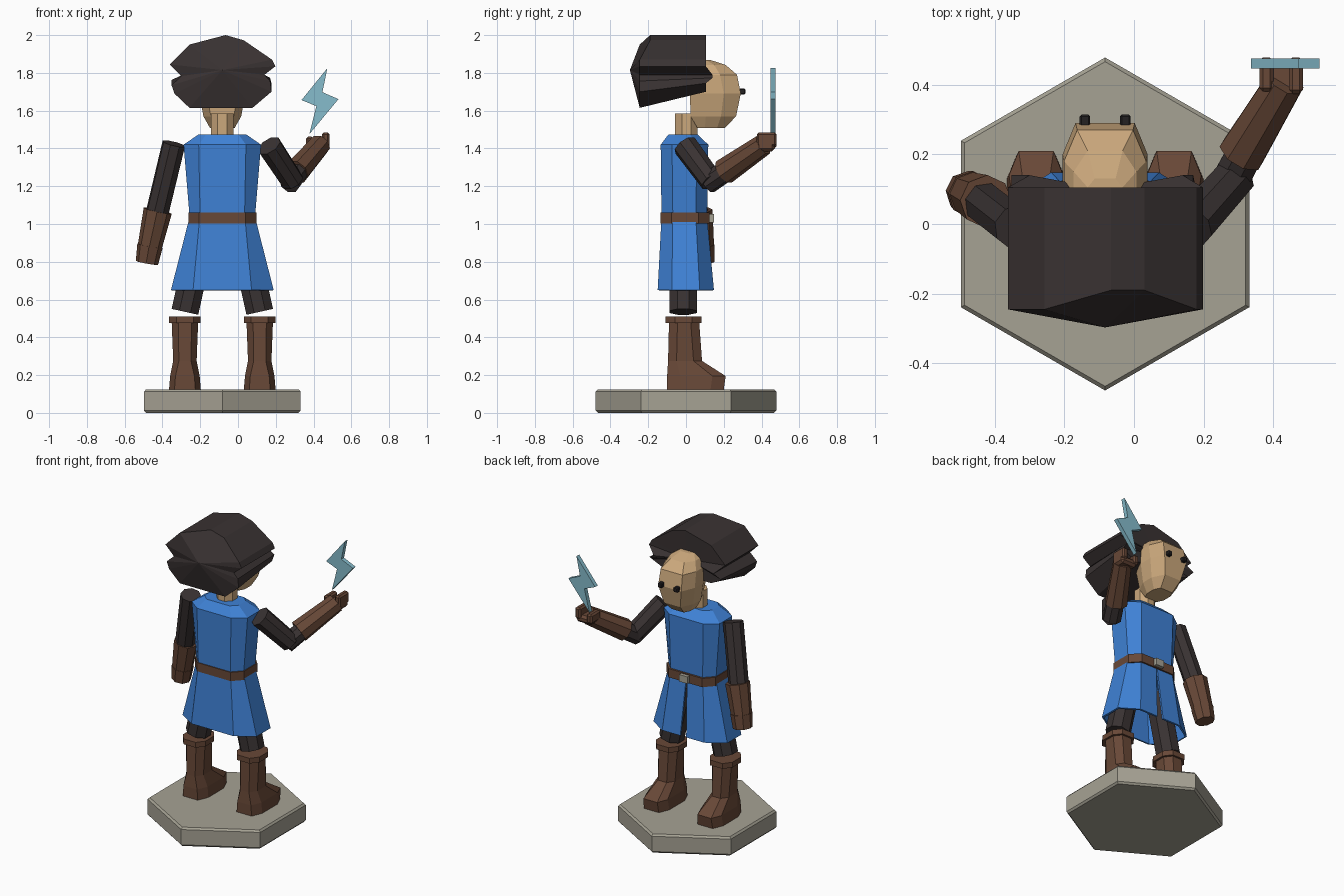
import bpy, bmesh, math
from mathutils import Vector

cube = bpy.data.objects.get("Cube")
if cube:
    bpy.data.objects.remove(cube, do_unlink=True)

CX = -0.083  # body centre line


def material(name, rgb):
    def lin(c):
        c /= 255
        return c / 12.92 if c < 0.04 else ((c + 0.055) / 1.055) ** 2.4
    col = tuple(lin(c) for c in rgb) + (1,)
    m = bpy.data.materials.new(name)
    m.use_nodes = True
    m.diffuse_color = col
    m.node_tree.nodes["Principled BSDF"].inputs["Base Color"].default_value = col
    return m


DARK = material("dark_cloth", (57, 50, 50))
BLUE = material("blue_cloth", (63, 130, 214))
LEATHER = material("brown_leather", (104, 72, 55))
SKIN = material("skin", (203, 168, 124))
STONE = material("grey_stone", (166, 162, 148))
BOLT = material("pale_cyan", (134, 188, 204))
EYE = material("eye_black", (36, 33, 34))


def finish(name, bm, mat):
    bmesh.ops.recalc_face_normals(bm, faces=bm.faces)
    me = bpy.data.meshes.new(name)
    bm.to_mesh(me)
    bm.free()
    me.materials.append(mat)
    ob = bpy.data.objects.new(name, me)
    bpy.context.collection.objects.link(ob)
    return ob


def loft(name, rings, mat, closed=True, caps=True, apexes=None):
    """Skin a list of rings; ends are flat caps, or fans to two apex points."""
    bm = bmesh.new()
    vs = [[bm.verts.new(p) for p in r] for r in rings]
    n = len(vs[0])
    for a, b in zip(vs, vs[1:]):
        for i in range(n if closed else n - 1):
            j = (i + 1) % n
            bm.faces.new((a[i], a[j], b[j], b[i]))
    if apexes:
        for ring, p in zip((vs[0], vs[-1]), apexes):
            tip = bm.verts.new(p)
            for i in range(n):
                bm.faces.new((ring[i], ring[(i + 1) % n], tip))
    elif caps:
        bm.faces.new(vs[0])
        bm.faces.new(vs[-1])
    return finish(name, bm, mat)


def octagon(cx, z, hx, ix, y0, y1, c):
    """Chamfered rectangle: half width hx, flat half width ix, chamfer depth c."""
    half = [(ix, y1), (hx, y1 - c), (hx, y0 + c), (ix, y0)]
    pts = half + [(-x, y) for x, y in reversed(half)]
    return [Vector((cx + x, y, z)) for x, y in pts]


def stack(name, cx, sections, mat):
    return loft(name, [octagon(cx, *s) for s in sections], mat)


def limb(name, path, mat, sides=8):
    """Faceted tube through (x, y, z, radius) stations."""
    pts = [Vector(p[:3]) for p in path]
    rot = (pts[-1] - pts[0]).to_track_quat('Z', 'Y')
    rings = []
    for p, (_, _, _, r) in zip(pts, path):
        angles = [(i + 0.5) * math.tau / sides for i in range(sides)]
        rings.append([p + rot @ Vector((r * math.cos(a), r * math.sin(a), 0)) for a in angles])
    return loft(name, rings, mat)


def box(name, lo, hi, mat, bevel=0):
    bm = bmesh.new()
    bmesh.ops.create_cube(bm, size=1)
    for v in bm.verts:
        v.co = [l + (h - l) * (c + 0.5) for l, h, c in zip(lo, hi, v.co)]
    if bevel:
        bmesh.ops.bevel(bm, geom=bm.edges[:], offset=bevel, segments=1, affect='EDGES')
    return finish(name, bm, mat)


# Hexagonal plinth with a narrow chamfer
def hexagon(r, z):
    return [(CX + r * math.sin(i * math.tau / 6), r * math.cos(i * math.tau / 6), z) for i in range(6)]


loft("plinth", [hexagon(0.466, 0), hexagon(0.478, 0.012),
                hexagon(0.478, 0.113), hexagon(0.466, 0.125)], STONE)

# Legs and boots
for side, s in (("left", 1), ("right", -1)):
    cx = CX + s * 0.198
    stack(side + "_boot", cx, [
        (0.125, 0.084, 0.055, -0.1, 0.2, 0.07),
        (0.195, 0.078, 0.05, -0.1, 0.21, 0.07),
        (0.275, 0.062, 0.032, -0.095, 0.085, 0.045),
        (0.48, 0.07, 0.035, -0.09, 0.07, 0.045)], LEATHER)
    stack(side + "_boot_cuff", cx, [
        (z, 0.083, 0.045, -0.108, 0.083, 0.05) for z in (0.475, 0.51)], LEATHER)
    limb(side + "_leg", [(cx, -0.015, 0.535, 0.078),
                         (cx - s * 0.085, -0.015, 0.92, 0.078)], DARK)

# Tunic body
stack("tunic_body", CX, [
    (1.0, 0.172, 0.115, -0.128, 0.11, 0.06),
    (1.06, 0.175, 0.118, -0.13, 0.112, 0.06),
    (1.42, 0.205, 0.125, -0.134, 0.118, 0.06),
    (1.475, 0.125, 0.085, -0.092, 0.06, 0.04)], BLUE)


# Skirt, open along the middle of its front
def skirt_ring(gap, *section):
    ring = octagon(CX, *section)
    y = section[4]
    return [Vector((CX + gap, y, section[0]))] + ring + [Vector((CX - gap, y, section[0]))]


skirt = loft("tunic_skirt", [
    skirt_ring(0.022, 0.65, 0.272, 0.155, -0.15, 0.148, 0.075),
    skirt_ring(0.003, 1.03, 0.175, 0.12, -0.13, 0.112, 0.06)], BLUE, closed=False, caps=False)
solid = skirt.modifiers.new("thickness", 'SOLIDIFY')
solid.thickness = 0.012
solid.offset = -1

# Belt and buckle
stack("belt", CX, [(z, 0.18, 0.124, -0.136, 0.125, 0.06) for z in (1.002, 1.06)], LEATHER)
box("buckle", (CX - 0.03, 0.11, 1.008), (CX + 0.03, 0.148, 1.054), STONE)

# Raised left arm
limb("left_upper_arm", [(0.165, -0.005, 1.415, 0.067), (0.29, 0.135, 1.225, 0.062)], DARK)
limb("left_elbow", [(0.272, 0.115, 1.215, 0.058), (0.33, 0.225, 1.29, 0.056)], DARK)
limb("left_glove", [(0.308, 0.2, 1.275, 0.07), (0.435, 0.41, 1.42, 0.058)], LEATHER)
box("left_palm", (0.365, 0.372, 1.385), (0.485, 0.47, 1.435), LEATHER, 0.015)
box("left_fingers", (0.445, 0.375, 1.41), (0.485, 0.478, 1.485), LEATHER, 0.01)
box("left_thumb", (0.36, 0.38, 1.4), (0.4, 0.478, 1.462), LEATHER, 0.01)

# Lowered right arm
limb("right_upper_arm", [(-0.34, -0.01, 1.425, 0.063), (-0.43, 0.06, 1.05, 0.062)], DARK)
limb("right_glove", [(-0.425, 0.065, 1.07, 0.076), (-0.468, 0.085, 0.875, 0.064)], LEATHER)
limb("right_hand", [(-0.466, 0.084, 0.885, 0.068), (-0.482, 0.092, 0.795, 0.06)], LEATHER)

# Lightning bolt
outline = [(0.473, 1.825), (0.336, 1.656), (0.415, 1.624),
           (0.378, 1.476), (0.532, 1.661), (0.447, 1.698)]
loft("lightning_bolt", [[(x, y, z) for x, z in outline] for y in (0.447, 0.475)], BOLT)

# Neck, head and eyes
limb("neck", [(CX, 0.002, 1.46, 0.064), (CX, 0.002, 1.585, 0.064)], SKIN)
stack("head", CX, [
    (1.508, 0.065, 0.045, 0.06, 0.205, 0.04),
    (1.57, 0.1, 0.06, 0.025, 0.265, 0.08),
    (1.69, 0.122, 0.085, 0.02, 0.29, 0.09),
    (1.79, 0.118, 0.08, 0.022, 0.27, 0.09),
    (1.842, 0.09, 0.05, 0.04, 0.21, 0.06),
    (1.868, 0.05, 0.03, 0.06, 0.13, 0.025)], SKIN)
for side, s in (("left", 1), ("right", -1)):
    x = CX + s * 0.058
    box(side + "_eye", (x - 0.015, 0.27, 1.685), (x + 0.015, 0.314, 1.717), EYE, 0.005)

# Swept-back hair: a lobed profile running front to back, ending in shallow fans
profile = [(-0.066, 2.0), (-0.257, 1.95), (-0.362, 1.845), (-0.3, 1.783),
           (-0.352, 1.735), (-0.336, 1.69), (-0.257, 1.615), (0.077, 1.615),
           (0.177, 1.7), (0.17, 1.757), (0.14, 1.79), (0.198, 1.835),
           (0.18, 1.87), (0.03, 1.973)]
front, back = [], []
for x, z in profile:
    lift = 0.085 * max(0, min(1, (1.79 - z) / 0.17))
    front.append((x, 0.14 if 1.72 < z < 1.8 else 0.105, z + lift))
    back.append((x, -0.19 if z > 1.96 else -0.245, z))
loft("hair", [front, back], DARK, apexes=[(CX, 0.1, 1.81), (CX, -0.297, 1.815)])
